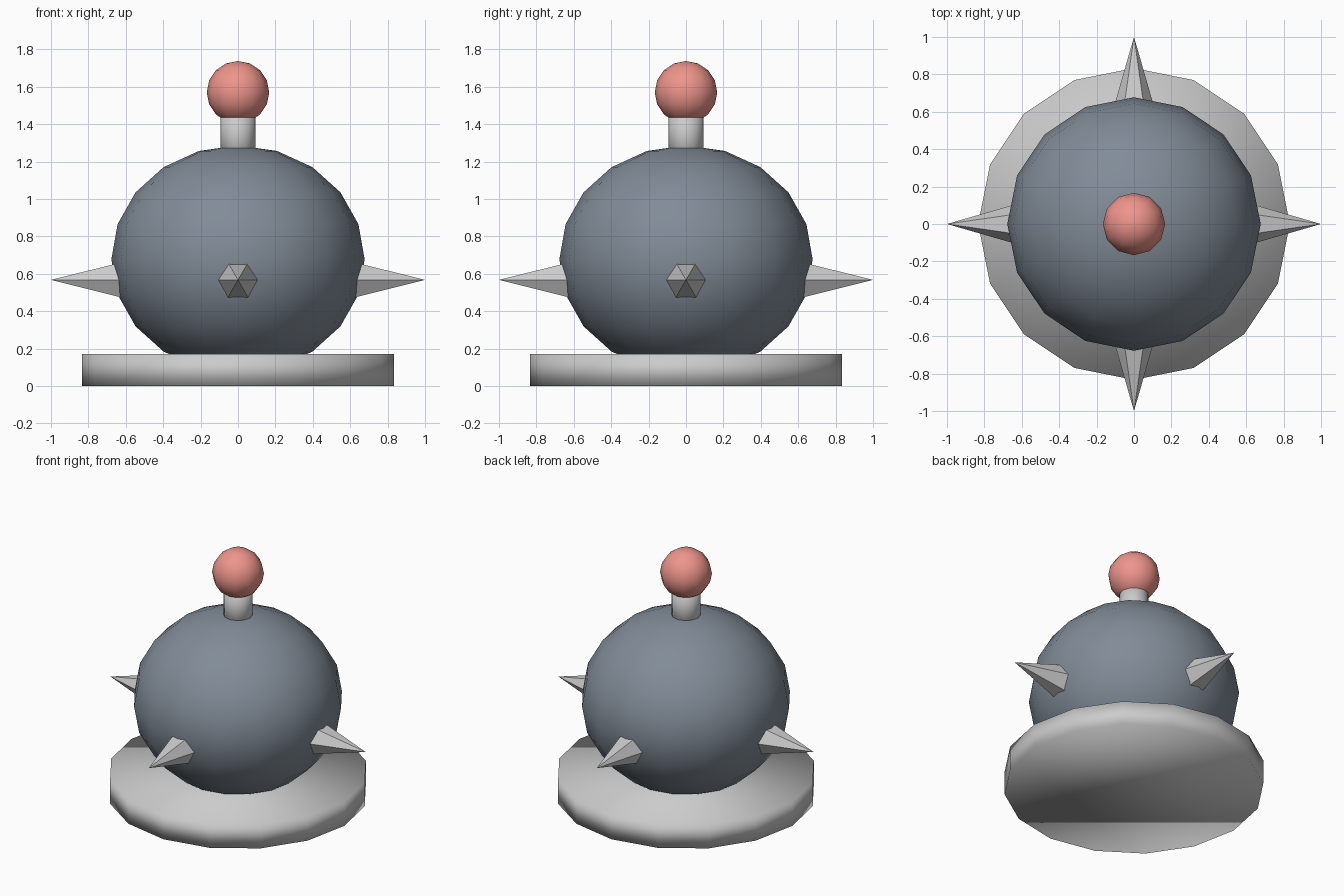
import bpy
from math import pi, cos, sin

if "Cube" in bpy.data.objects:
    bpy.data.objects.remove(bpy.data.objects["Cube"])


def finish(name, smooth=True, color=None):
    ob = bpy.context.object
    ob.name = name
    if smooth:
        bpy.ops.object.shade_smooth()
    if color:
        mat = bpy.data.materials.new(name + "_colour")
        mat.diffuse_color = (*color, 1)
        mat.use_nodes = True
        mat.node_tree.nodes["Principled BSDF"].inputs["Base Color"].default_value = mat.diffuse_color
        ob.data.materials.append(mat)
    return ob


def cylinder(name, sides, radius, z0, z1):
    bpy.ops.mesh.primitive_cylinder_add(vertices=sides, radius=radius, depth=z1 - z0,
                                        location=(0, 0, (z0 + z1) / 2))
    return finish(name)


def ball(name, segments, rings, radius, z, squash, color):
    bpy.ops.mesh.primitive_uv_sphere_add(segments=segments, ring_count=rings, radius=radius,
                                         location=(0, 0, z))
    bpy.context.object.scale.z = squash
    return finish(name, color=color)


# Round foot, squashed body, neck and red knob
cylinder("base", 16, 0.833, 0, 0.17)
ball("body", 16, 10, 0.677, 0.677, 0.9, (0.22, 0.26, 0.31))
cylinder("neck", 12, 0.094, 1.18, 1.5)
ball("knob", 12, 8, 0.167, 1.57, 1.0, (0.85, 0.3, 0.26))

# Four six-sided spikes around the body, running into its surface
TIP, ROOT = 1.0, 0.58
for i in range(4):
    a = i * pi / 2
    mid = (TIP + ROOT) / 2
    bpy.ops.mesh.primitive_cone_add(vertices=6, radius1=0.288 * (TIP - ROOT), radius2=0,
                                    depth=TIP - ROOT,
                                    location=(mid * cos(a), mid * sin(a), 0.567),
                                    rotation=(0, pi / 2, a))
    finish(f"spike_{i + 1}", smooth=False)
